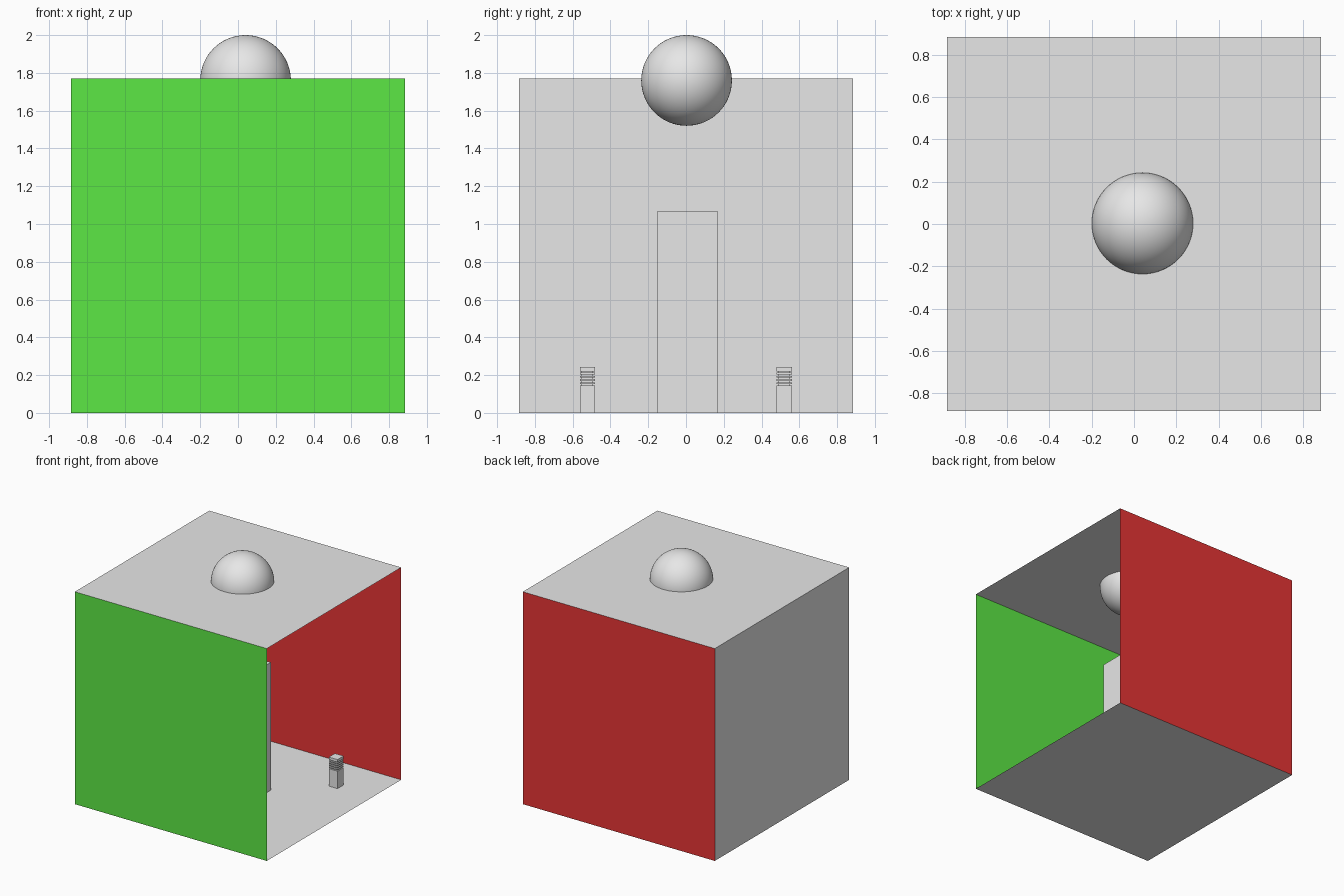
import bpy
import math

if "Cube" in bpy.data.objects:
    bpy.data.objects.remove(bpy.data.objects["Cube"])


def material(name, rgb):
    m = bpy.data.materials.new(name)
    m.diffuse_color = (*rgb, 1.0)
    m.use_nodes = True
    m.node_tree.nodes["Principled BSDF"].inputs["Base Color"].default_value = m.diffuse_color
    return m


GREY = material("light_grey", (0.8, 0.8, 0.8))
GREEN = material("green", (0.11, 0.82, 0.06))
RED = material("red", (0.89, 0.04, 0.04))

S = 1.77        # room size
H = S / 2
Q = math.pi / 2


def finish(name, mat):
    ob = bpy.context.object
    ob.name = name
    ob.data.materials.append(mat)
    return ob


def wall(name, loc, rot, mat):
    bpy.ops.mesh.primitive_plane_add(size=S, location=loc, rotation=rot)
    return finish(name, mat)


def block(name, x, y, z0, z1, wx, wy, mat):
    bpy.ops.mesh.primitive_cube_add(size=1, location=(x, y, (z0 + z1) / 2))
    ob = finish(name, mat)
    ob.scale = (wx, wy, z1 - z0)
    return ob


# Room: thin sheets, open on the +x side
wall("floor", (0, 0, 0), (0, 0, 0), GREY)
wall("ceiling", (0, 0, S), (math.pi, 0, 0), GREY)
wall("left_wall", (-H, 0, H), (0, Q, 0), GREY)
wall("front_wall", (0, -H, H), (-Q, 0, 0), GREEN)
wall("back_wall", (0, H, H), (Q, 0, 0), RED)

# Tall block in the middle of the room
block("tall_block", 0.023, 0.008, 0, 1.065, 0.323, 0.323, GREY)

# Ball set through the ceiling
bpy.ops.mesh.primitive_uv_sphere_add(segments=64, ring_count=32, radius=0.24,
                                     location=(0.04, 0.003, 1.76))
finish("ball", GREY)
bpy.ops.object.shade_smooth()

# Two small finned posts
W = 0.08
for side, y in (("front", -0.522), ("back", 0.52)):
    x = 0.542
    block(side + "_post_base", x, y, 0, 0.145, W, W, GREY)
    block(side + "_post_core", x, y, 0.145, 0.22, W * 0.75, W * 0.75, GREY)
    for i in range(4):
        z = 0.153 + i * 0.017
        block(f"{side}_post_fin_{i + 1}", x, y, z, z + 0.009, W, W, GREY)
    block(side + "_post_cap", x, y, 0.22, 0.242, W, W, GREY)
